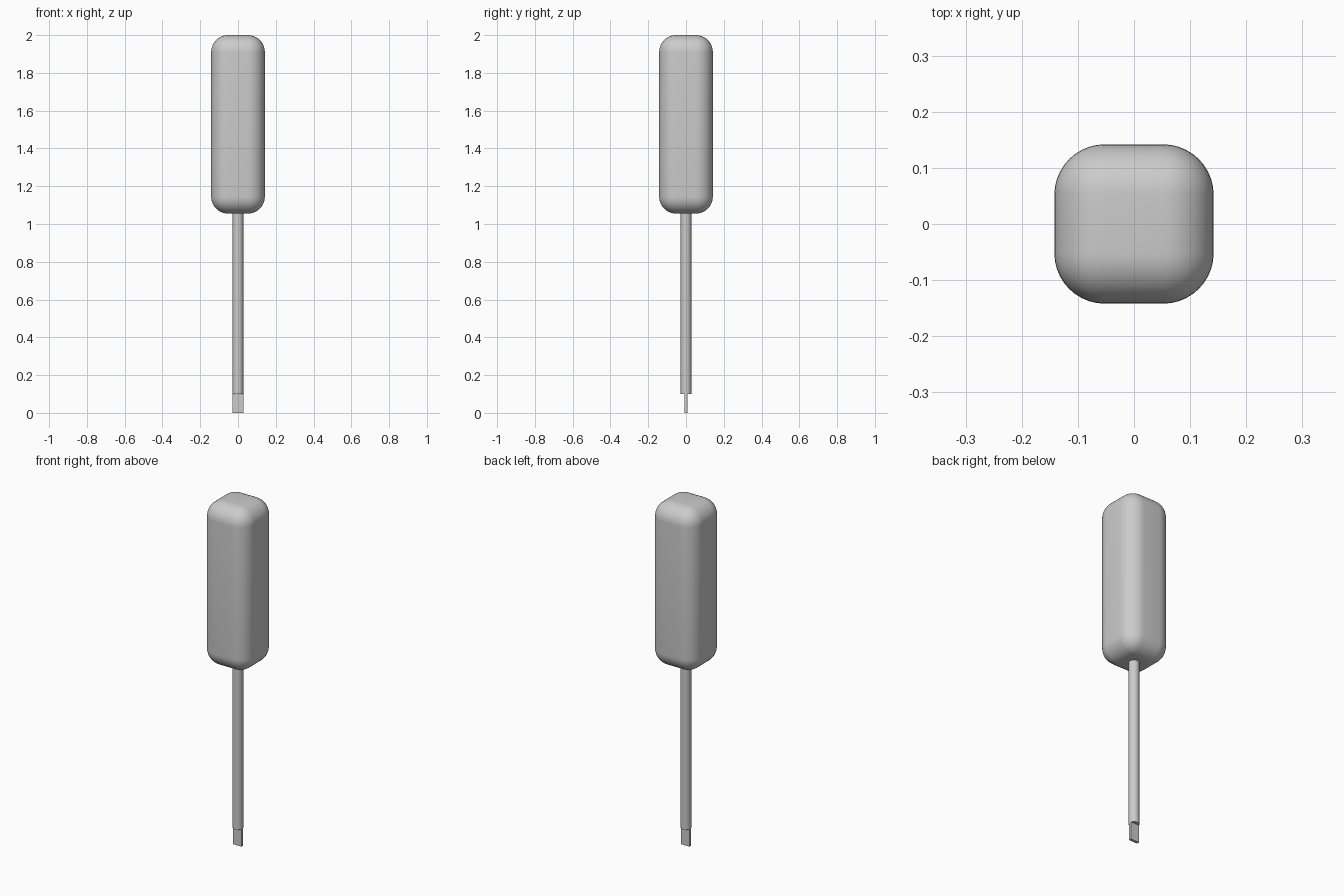
import bpy
import math

cube = bpy.data.objects.get("Cube")
if cube:
    bpy.data.objects.remove(cube, do_unlink=True)

grey = bpy.data.materials.new("plain_grey")
grey.use_nodes = True
COLOUR = (0.6, 0.6, 0.6, 1)
grey.diffuse_color = COLOUR
grey.node_tree.nodes["Principled BSDF"].inputs["Base Color"].default_value = COLOUR


def finish(name, smooth=True):
    obj = bpy.context.object
    obj.name = name
    obj.data.materials.append(grey)
    if smooth:
        bpy.ops.object.shade_smooth_by_angle(angle=math.radians(40))
    return obj


def box(name, size, bottom, bevel=0):
    bpy.ops.mesh.primitive_cube_add(size=1, location=(0, 0, bottom + size[2] / 2))
    obj = bpy.context.object
    obj.scale = size
    bpy.ops.object.transform_apply(location=False, rotation=False, scale=True)
    if bevel:
        mod = obj.modifiers.new("rounding", "BEVEL")
        mod.width = bevel
        mod.segments = 10
        bpy.ops.object.modifier_apply(modifier=mod.name)
    return finish(name, smooth=bevel > 0)


# Rounded square grip
box("handle", (0.284, 0.284, 0.945), 1.055, bevel=0.09)

# Round rod, running a little way into the grip
bpy.ops.mesh.primitive_cylinder_add(vertices=32, radius=0.028, depth=0.97,
                                    location=(0, 0, 0.585))
finish("shaft")

# Flat blade at the end of the rod
box("blade_tip", (0.056, 0.016, 0.1), 0)
